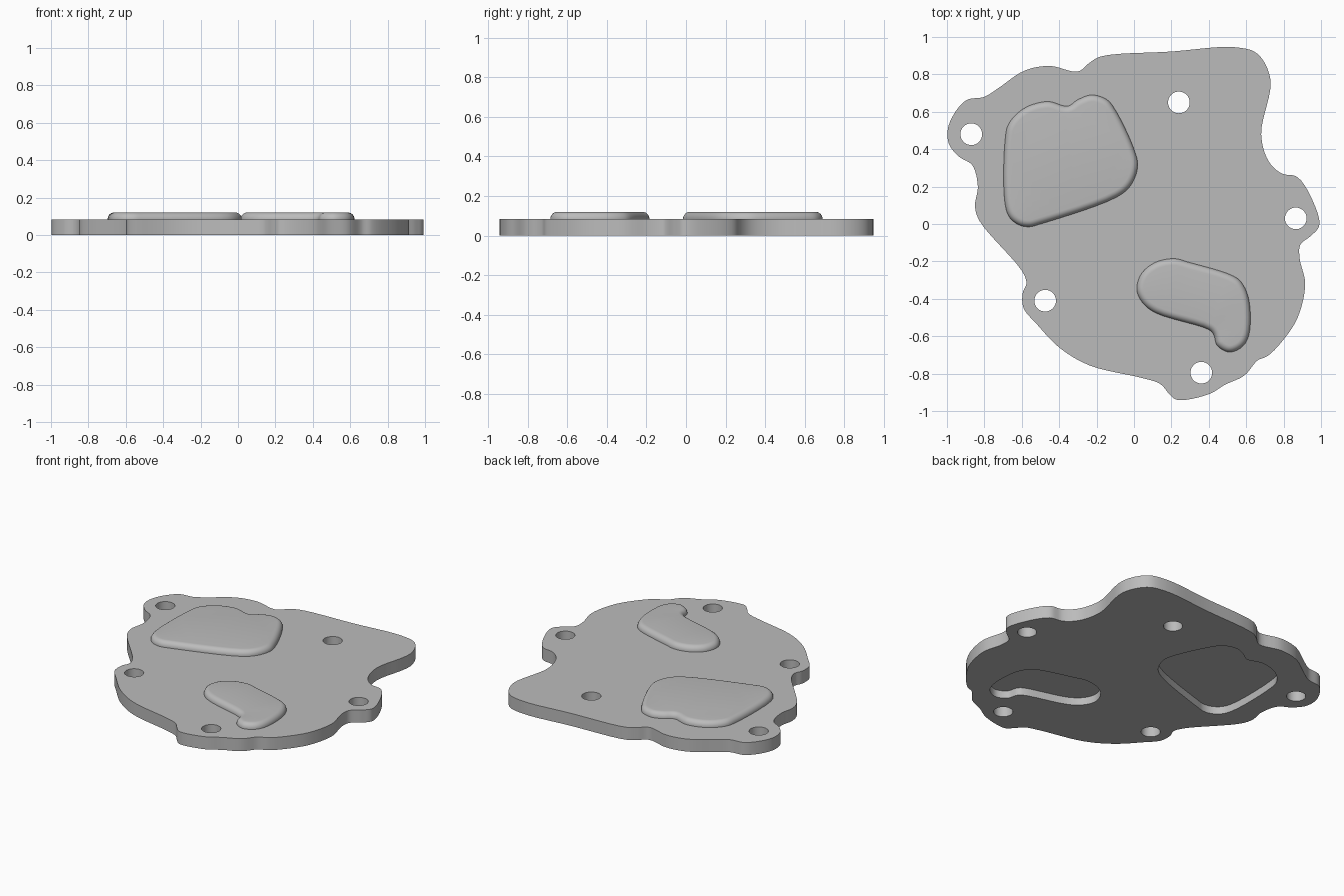
import bpy
import bmesh
import math
from mathutils import Vector

THICKNESS = 0.083
BOSS_TOP = 0.12
POCKET_DEPTH = 0.05
FILLET = 0.035
HOLE_RADIUS = 0.058

cube = bpy.data.objects.get("Cube")
if cube:
    bpy.data.objects.remove(cube, do_unlink=True)

material = bpy.data.materials.new("plain_grey_metal")
material.use_nodes = True
grey = (0.5, 0.5, 0.5, 1)
material.diffuse_color = grey
for node in material.node_tree.nodes:
    if node.type == "BSDF_PRINCIPLED":
        node.inputs["Base Color"].default_value = grey


def smooth_loop(points, steps=6):
    """Closed centripetal spline through the given points."""
    pts = [Vector(p) for p in points]
    count = len(pts)
    result = []
    for i in range(count):
        a, b, c, d = (pts[(i + k) % count] for k in (-1, 0, 1, 2))
        t1 = math.sqrt((b - a).length)
        t2 = t1 + math.sqrt((c - b).length)
        t3 = t2 + math.sqrt((d - c).length)
        for s in range(steps):
            t = t1 + (t2 - t1) * s / steps
            ab = a.lerp(b, t / t1)
            bc = b.lerp(c, (t - t1) / (t2 - t1))
            cd = c.lerp(d, (t - t2) / (t3 - t2))
            abc = ab.lerp(bc, t / t2)
            bcd = bc.lerp(cd, (t - t1) / (t3 - t1))
            result.append(abc.lerp(bcd, (t - t1) / (t2 - t1)))
    return result


def circle_loop(centre, radius, sides=32):
    angles = [math.tau * i / sides for i in range(sides)]
    return [Vector(centre) + radius * Vector((math.cos(a), math.sin(a))) for a in angles]


def inset_loop(loop, distance):
    """Move a closed loop towards its inside, whichever way it winds."""
    count = len(loop)
    area = sum(loop[i - 1].cross(loop[i]) for i in range(count))
    turn = math.copysign(distance, area)
    result = []
    for i in range(count):
        along = (loop[(i + 1) % count] - loop[i - 1]).normalized()
        result.append(loop[i] + turn * Vector((-along.y, along.x)))
    return result


def add_ring(bm, loop, z):
    return [bm.verts.new((p.x, p.y, z)) for p in loop]


def bridge(bm, lower, upper):
    for i in range(len(lower)):
        bm.faces.new((lower[i - 1], lower[i], upper[i], upper[i - 1]))


def fill(bm, rings):
    """Flat face bounded by the first ring, with the others as openings."""
    edges = []
    for ring in rings:
        for i in range(len(ring)):
            pair = (ring[i - 1], ring[i])
            edges.append(bm.edges.get(pair) or bm.edges.new(pair))
    bmesh.ops.triangle_fill(bm, edges=edges, use_beauty=True, normal=(0, 0, 1))


def finish(bm, name):
    bmesh.ops.recalc_face_normals(bm, faces=bm.faces)
    mesh = bpy.data.meshes.new(name)
    bm.to_mesh(mesh)
    bm.free()
    mesh.materials.append(material)
    obj = bpy.data.objects.new(name, mesh)
    bpy.context.collection.objects.link(obj)
    bpy.ops.object.select_all(action="DESELECT")
    obj.select_set(True)
    bpy.context.view_layer.objects.active = obj
    bpy.ops.object.shade_smooth_by_angle(angle=math.radians(35))


def make_plate(outline, holes, pockets):
    bm = bmesh.new()
    bottom_rings, top_rings = [], []
    # Outer edge and through holes
    for loop in [outline] + holes:
        lower, upper = add_ring(bm, loop, 0), add_ring(bm, loop, THICKNESS)
        bridge(bm, lower, upper)
        bottom_rings.append(lower)
        top_rings.append(upper)
    # Pockets in the underside
    for loop in pockets:
        rim, floor = add_ring(bm, loop, 0), add_ring(bm, loop, POCKET_DEPTH)
        bridge(bm, rim, floor)
        fill(bm, [floor])
        bottom_rings.append(rim)
    fill(bm, bottom_rings)
    fill(bm, top_rings)
    finish(bm, "cover_plate")


def make_boss(name, loop, segments=6):
    bm = bmesh.new()
    ring = add_ring(bm, loop, THICKNESS)
    # Rounded shoulder up to the flat top
    for i in range(segments + 1):
        angle = math.pi / 2 * i / segments
        inset = FILLET * (1 - math.cos(angle))
        z = BOSS_TOP - FILLET * (1 - math.sin(angle))
        following = add_ring(bm, inset_loop(loop, inset), z)
        bridge(bm, ring, following)
        ring = following
    fill(bm, [ring])
    finish(bm, name)


# Plate outline, clockwise from the top edge
outline = smooth_loop([
    (-.18, .895), (.2, .922), (.54, .945), (.66, .91), (.73, .77), (.68, .48),
    (.72, .335), (.79, .27), (.875, .25), (.97, .09), (.99, -.01), (.95, -.06),
    (.89, -.11), (.885, -.18), (.915, -.32), (.875, -.5), (.79, -.63),
    (.715, -.705), (.66, -.73), (.59, -.81), (.485, -.86), (.4, -.91),
    (.23, -.94), (.19, -.91), (.14, -.855), (.05, -.825), (-.24, -.755),
    (-.4, -.66), (-.52, -.535), (-.59, -.45), (-.595, -.37), (-.575, -.315),
    (-.6, -.25), (-.825, .015), (-.85, .095), (-.835, .2), (-.865, .315),
    (-.935, .36), (-.99, .43), (-.99, .53), (-.9, .66), (-.8, .68),
    (-.72, .73), (-.585, .82), (-.45, .845), (-.3, .815), (-.24, .86),
])

# Large and small raised areas, each with a matching pocket below
large_area = smooth_loop([
    (-.69, .44), (-.69, .11), (-.665, .035), (-.615, -.005), (-.56, -.015),
    (-.5, 0), (-.09, .145), (-.015, .21), (.02, .31), (0, .4), (-.1, .61),
    (-.145, .665), (-.225, .69), (-.3, .665), (-.355, .63), (-.46, .655),
    (-.585, .62), (-.67, .535),
])
small_area = smooth_loop([
    (.015, -.35), (.04, -.265), (.115, -.205), (.215, -.185), (.295, -.205),
    (.535, -.28), (.58, -.32), (.615, -.41), (.615, -.59), (.58, -.655),
    (.51, -.685), (.445, -.65), (.425, -.59), (.4, -.565), (.115, -.475),
    (.045, -.42),
])

# Bolt holes
centres = [(-.87, .48), (.24, .65), (.865, .03), (-.475, -.41), (.36, -.795)]
holes = [circle_loop(c, HOLE_RADIUS) for c in centres]

make_plate(outline, holes, [large_area, small_area])
make_boss("large_boss", large_area)
make_boss("small_boss", small_area)
